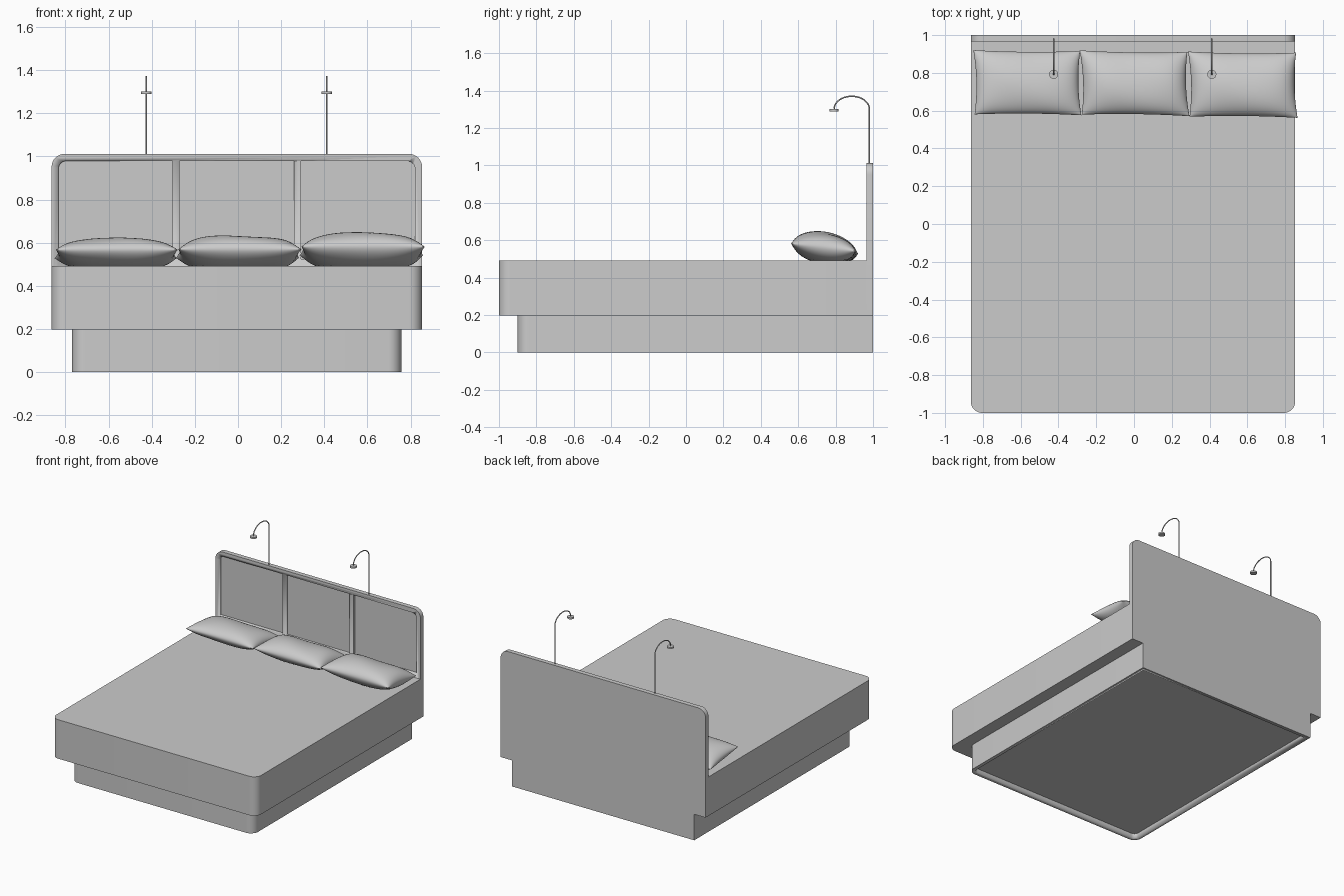
import bpy, bmesh, math
from mathutils import Vector

cube = bpy.data.objects.get("Cube")
if cube:
    bpy.data.objects.remove(cube, do_unlink=True)

grey = bpy.data.materials.new("plain grey")
grey.use_nodes = True
COLOUR = (0.6, 0.6, 0.6, 1)
grey.diffuse_color = COLOUR
grey.node_tree.nodes["Principled BSDF"].inputs["Base Color"].default_value = COLOUR


def activate(ob):
    bpy.ops.object.select_all(action='DESELECT')
    ob.select_set(True)
    bpy.context.view_layer.objects.active = ob


def finish(name, bm, smooth=35):
    bmesh.ops.recalc_face_normals(bm, faces=bm.faces)
    me = bpy.data.meshes.new(name)
    bm.to_mesh(me)
    bm.free()
    me.materials.append(grey)
    ob = bpy.data.objects.new(name, me)
    bpy.context.collection.objects.link(ob)
    activate(ob)
    bpy.ops.object.shade_smooth_by_angle(angle=math.radians(smooth))
    return ob


def rounded_rect(a0, a1, b0, b1, radii, steps=8):
    """Outline with a radius per corner: low-left, low-right, high-right, high-left."""
    corners = [(a0, b0, 1, 1), (a1, b0, -1, 1), (a1, b1, -1, -1), (a0, b1, 1, -1)]
    pts = []
    for i, ((a, b, sa, sb), r) in enumerate(zip(corners, radii)):
        if r == 0:
            pts.append((a, b))
            continue
        for k in range(steps + 1):
            t = math.pi + math.pi / 2 * (i + k / steps)
            pts.append((a + sa * r + r * math.cos(t), b + sb * r + r * math.sin(t)))
    return pts


def prism(name, outline, lo, hi, axis):
    """Extrude an outline along z (x, y outline) or along y (x, z outline)."""
    place = (lambda a, b, c: (a, b, c)) if axis == 'z' else (lambda a, b, c: (a, c, b))
    bm = bmesh.new()
    rings = [[bm.verts.new(place(a, b, c)) for a, b in outline] for c in (lo, hi)]
    n = len(outline)
    for ring in rings:
        bm.faces.new(ring)
    for i in range(n):
        j = (i + 1) % n
        bm.faces.new((rings[0][i], rings[0][j], rings[1][j], rings[1][i]))
    return finish(name, bm)


def carve(ob, cutter):
    cutter.hide_render = True
    activate(ob)
    mod = ob.modifiers.new("recess", 'BOOLEAN')
    mod.operation = 'DIFFERENCE'
    mod.solver = 'EXACT'
    mod.object = cutter
    bpy.ops.object.modifier_apply(modifier=mod.name)
    bpy.data.objects.remove(cutter, do_unlink=True)


# Plinth with a shallow recess underneath
base = prism("base", rounded_rect(-0.769, 0.757, -0.90, 1.0, (0.06, 0.06, 0, 0)), 0, 0.197, 'z')
carve(base, prism("base_cutter", rounded_rect(-0.742, 0.73, -0.873, 0.973, (0.035, 0.035, 0, 0)),
                  -0.1, 0.035, 'z'))

# Mattress block, rounded at the foot end
prism("mattress", rounded_rect(-0.864, 0.853, -1.0, 0.965, (0.06, 0.06, 0, 0)), 0.197, 0.492, 'z')

# Headboard with three sunken panels
headboard = prism("headboard", rounded_rect(-0.864, 0.853, 0.197, 1.012, (0, 0, 0.06, 0.06)),
                  0.965, 1.0, 'y')
for x0, x1, right_r, left_r in ((-0.832, -0.303, 0, 0.035), (-0.272, 0.26, 0, 0),
                                (0.291, 0.82, 0.035, 0)):
    carve(headboard, prism("panel_cutter", rounded_rect(x0, x1, 0.525, 0.979, (0, 0, right_r, left_r)),
                           0.9, 0.983, 'y'))


# Pillows: two puffed sheets meeting at a seam, tilted up towards the foot
def pillow(name, x0, x1, y0, y1, seam, top, skew):
    nu, nv = 36, 24
    bm = bmesh.new()
    cx, cy, hx, hy = (x0 + x1) / 2, (y0 + y1) / 2, (x1 - x0) / 2, (y1 - y0) / 2
    for side in (1, -1):
        grid = []
        for i in range(nu + 1):
            row = []
            for j in range(nv + 1):
                u = math.sin(math.pi / 2 * (2 * i / nu - 1))
                v = math.sin(math.pi / 2 * (2 * j / nv - 1))
                x = cx + hx * u * (1 - 0.045 * (1 - v * v)) - 0.008 * v * skew
                y = cy + hy * v * (1 - 0.04 * (1 - u * u)) - 0.006 * u * skew
                puff = ((1 - u ** 4) * (1 - v * v)) ** 0.55
                puff *= 1 + 0.05 * math.sin(4 * u + 2 * v + 5 * skew)
                z = seam - 0.02 * v + side * puff * ((top - seam) if side > 0 else seam - 0.475)
                row.append(bm.verts.new((x, y, max(z, 0.491))))
            grid.append(row)
        for i in range(nu):
            for j in range(nv):
                bm.faces.new((grid[i][j], grid[i + 1][j], grid[i + 1][j + 1], grid[i][j + 1]))
    bmesh.ops.remove_doubles(bm, verts=bm.verts, dist=1e-5)
    finish(name, bm, 60)


pillow("right_pillow", -0.847, -0.282, 0.578, 0.918, 0.548, 0.618, 0.4)
pillow("middle_pillow", -0.282, 0.288, 0.575, 0.915, 0.55, 0.628, 0.7)
pillow("left_pillow", 0.290, 0.862, 0.565, 0.91, 0.562, 0.643, 0.5)


# Reading lamps: thin post bending forward over the bed to a small round head
def lamp(side, x):
    path = [(x, 0.98, 1.0), (x, 0.98, 1.2)]
    for k in range(21):
        t = math.pi * k / 20
        path.append((x, 0.886 + 0.094 * math.cos(t), 1.303 + 0.067 * math.sin(t)))
    cu = bpy.data.curves.new(side + "_lamp_arm", 'CURVE')
    cu.dimensions = '3D'
    cu.bevel_depth = 0.0038
    cu.bevel_resolution = 2
    cu.use_fill_caps = True
    sp = cu.splines.new('POLY')
    sp.points.add(len(path) - 1)
    for p, co in zip(sp.points, path):
        p.co = (*co, 1)
    cu.materials.append(grey)
    arm = bpy.data.objects.new(side + "_lamp_arm", cu)
    bpy.context.collection.objects.link(arm)
    activate(arm)
    bpy.ops.object.convert(target='MESH')
    bpy.ops.object.shade_smooth_by_angle(angle=math.radians(50))
    bm = bmesh.new()
    bmesh.ops.create_cone(bm, cap_ends=True, segments=24, radius1=0.024, radius2=0.024, depth=0.012)
    bmesh.ops.translate(bm, verts=bm.verts, vec=Vector((x, 0.792, 1.295)))
    finish(side + "_lamp_head", bm)


lamp("right", -0.425)
lamp("left", 0.412)
